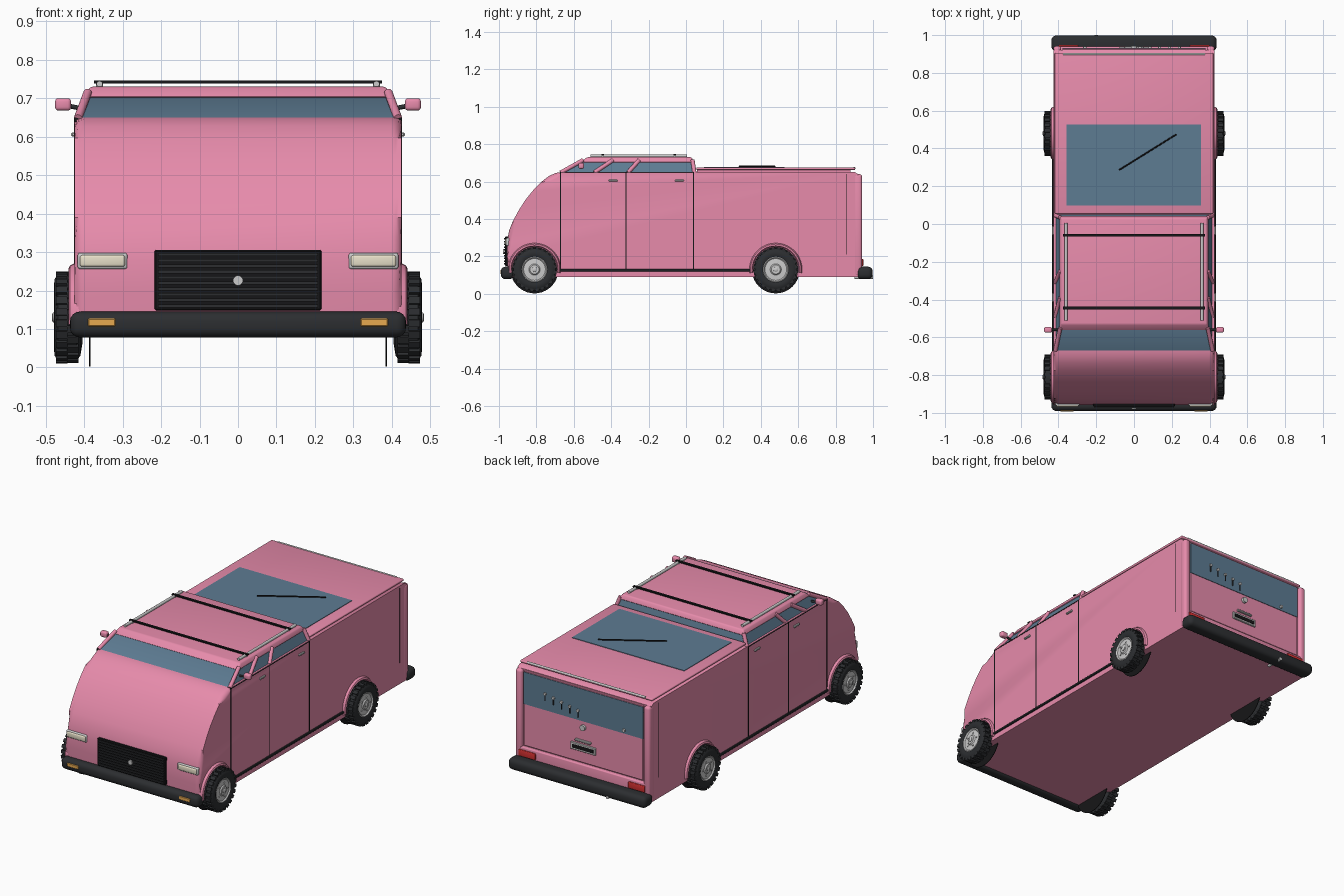
import bpy, bmesh, math
from mathutils import Vector, Matrix

if "Cube" in bpy.data.objects:
    bpy.data.objects.remove(bpy.data.objects["Cube"])


def mat(name, r, g, b):
    m = bpy.data.materials.new(name)
    m.diffuse_color = (r, g, b, 1)
    m.use_nodes = True
    m.node_tree.nodes["Principled BSDF"].inputs["Base Color"].default_value = m.diffuse_color
    return m


PINK = mat("pink_paint", 0.80, 0.26, 0.41)
DARK = mat("dark_rubber", 0.025, 0.027, 0.03)
BLACK = mat("black_trim", 0.008, 0.008, 0.009)
GLASS = mat("blue_glass", 0.11, 0.20, 0.29)
METAL = mat("light_metal", 0.55, 0.57, 0.58)
LAMP = mat("cream_lamp", 0.80, 0.74, 0.58)
AMBER = mat("amber", 0.80, 0.40, 0.08)
RED = mat("red_lamp", 0.65, 0.03, 0.03)


def finish(bm, name, m):
    bmesh.ops.recalc_face_normals(bm, faces=bm.faces)
    me = bpy.data.meshes.new(name)
    bm.to_mesh(me)
    bm.free()
    ob = bpy.data.objects.new(name, me)
    bpy.context.collection.objects.link(ob)
    me.materials.append(m)
    bpy.context.view_layer.objects.active = ob
    bpy.ops.object.select_all(action='DESELECT')
    ob.select_set(True)
    bpy.ops.object.shade_smooth_by_angle(angle=math.radians(35))
    return ob


def box(name, m, x, y, z, bevel=0, seg=3):
    """Box from (min, max) ranges."""
    bm = bmesh.new()
    bmesh.ops.create_cube(bm, size=1)
    for v in bm.verts:
        v.co = [r[0] + (c + 0.5) * (r[1] - r[0]) for c, r in zip(v.co, (x, y, z))]
    if bevel:
        bmesh.ops.bevel(bm, geom=bm.edges[:], offset=bevel, segments=seg, profile=0.5, affect='EDGES')
    return finish(bm, name, m)


def rod(name, m, a, b, r, seg=12):
    a, b = Vector(a), Vector(b)
    d = b - a
    bm = bmesh.new()
    bmesh.ops.create_cone(bm, cap_ends=True, segments=seg, radius1=r, radius2=r, depth=d.length,
                          matrix=Matrix.Translation((a + b) / 2) @ d.to_track_quat('Z', 'Y').to_matrix().to_4x4())
    return finish(bm, name, m)


def loft(name, m, rings, cap=True, bevel=0):
    """Skin between successive closed rings of points."""
    bm = bmesh.new()
    vs = [[bm.verts.new(p) for p in ring] for ring in rings]
    n = len(vs[0])
    for a, b in zip(vs, vs[1:]):
        for i in range(n):
            bm.faces.new((a[i], a[(i + 1) % n], b[(i + 1) % n], b[i]))
    if cap:
        bm.faces.new(vs[0])
        bm.faces.new(vs[-1])
    if bevel:
        bmesh.ops.bevel(bm, geom=bm.edges[:], offset=bevel, segments=3, profile=0.5, affect='EDGES')
    return finish(bm, name, m)


def rect(x, y0, y1, z):
    return [(-x, y0, z), (x, y0, z), (x, y1, z), (-x, y1, z)]


# Main body: side profile with a curved nose, softened along both sides
prof = [(-.95, .09), (-.957, .2), (-.957, .28), (-.945, .34), (-.925, .39), (-.895, .445), (-.86, .5),
        (-.82, .55), (-.775, .597), (-.735, .628), (-.70, .645), (-.66, .652), (.90, .652), (.92, .64), (.92, .09)]
bm = bmesh.new()
sides = [[bm.verts.new((x, y, z)) for y, z in prof] for x in (-.425, .425)]
for s in sides:
    bm.faces.new(s)
n = len(prof)
for i in range(n):
    j = (i + 1) % n
    bm.faces.new((sides[0][i], sides[0][j], sides[1][j], sides[1][i]))
edges = [e for e in bm.edges if abs(e.verts[0].co.x - e.verts[1].co.x) < .01
         and max(v.co.y for v in e.verts) < -.65]
bmesh.ops.bevel(bm, geom=edges, offset=.028, segments=4, profile=0.5, affect='EDGES')
finish(bm, "body_shell", PINK)

# Cabin: tapered glass, roof cap and slanted pillars
loft("cabin_glass", GLASS, [rect(.415, -.67, .05, .65), rect(.388, -.545, .035, .708)])
loft("cabin_roof", PINK, [rect(.398, -.565, .045, .702), rect(.385, -.53, .03, .73)], bevel=.007)
for s in (-1, 1):
    for y0, y1, part in ((-.67, -.55, "front_pillar"), (-.49, -.39, "middle_pillar"),
                         (-.31, -.25, "door_pillar"), (.045, .035, "rear_pillar")):
        rod(part, PINK, (s * .416, y0, .648), (s * .391, y1, .715), .011)
    # Mirrors
    box("mirror", PINK, sorted((s * .434, s * .476)), (-.575, -.545), (.668, .700), .009)
    rod("mirror_arm", DARK, (s * .40, -.56, .672), (s * .44, -.56, .68), .006)

# Rear roof panel with skylight and wiper
box("rear_roof", PINK, (-.42, .42), (.055, .905), (.662, .675), .005)
box("rear_roof_support", PINK, (-.39, .39), (.06, .88), (.64, .665))
rod("rear_roof_rail", METAL, (-.375, .90, .672), (.375, .90, .672), .006)
box("skylight", GLASS, (-.358, .355), (.097, .527), (.672, .678))
rod("skylight_wiper", BLACK, (-.08, .285, .681), (.225, .475, .681), .004, 8)

# Roof rack
for s in (-1, 1):
    rod("rack_rail", METAL, (s * .36, -.51, .737), (s * .36, .005, .737), .008)
    for y in (-.445, -.06):
        rod("rack_post", METAL, (s * .36, y, .722), (s * .36, y, .742), .009)
for y in (-.445, -.06):
    box("rack_crossbar", BLACK, (-.375, .375), (y - .007, y + .007), (.739, .746))

# Bumpers with rounded ends, and turn lamps
box("front_bumper", DARK, (-.437, .437), (-.99, -.92), (.078, .145), .025, 4)
box("rear_bumper", DARK, (-.437, .437), (.915, .998), (.078, .145), .025, 4)
rod("exhaust_tip", METAL, (-.2, .9, .088), (-.2, 1.0, .088), .009)

# Grille
box("grille_frame", BLACK, (-.217, .217), (-.967, -.93), (.148, .306), .004, 1)
for i in range(10):
    z = .160 + i * .0148
    box("grille_bar", DARK, (-.208, .208), (-.973, -.96), (z - .004, z + .004))
rod("grille_boss", METAL, (0, -.965, .226), (0, -.979, .226), .013, 20)

for s in (-1, 1):
    # Lamps front and rear
    box("headlight_bezel", METAL, sorted((s * .288, s * .417)), (-.962, -.92), (.256, .298), .006)
    box("headlight", LAMP, sorted((s * .294, s * .411)), (-.968, -.93), (.262, .292), .006)
    box("turn_lamp", AMBER, sorted((s * .319, s * .39)), (-.993, -.97), (.107, .127), .002, 1)
    box("tail_lamp", RED, sorted((s * .295, s * .40)), (.93, .948), (.148, .185), .004)
    # Rear pillars and side trim
    box("tailgate_pillar", PINK, sorted((s * .386, s * .427)), (.895, .942), (.092, .64), .015)
    box("pillar_seam", BLACK, sorted((s * .42, s * .4262)), (.858, .861), (.21, .64))
    box("side_sill", DARK, sorted((s * .41, s * .433)), (-.69, .36), (.119, .133), .003, 1)
    for y in (-.67, -.32, .04):
        box("door_seam", BLACK, sorted((s * .42, s * .4265)), (y - .003, y + .003), (.133, .65))
    box("belt_seam", BLACK, sorted((s * .41, s * .4265)), (-.67, .04), (.645, .649))
    for y in (-.39, -.035):
        box("door_handle", METAL, sorted((s * .42, s * .434)), (y - .024, y + .024), (.6, .611), .003, 1)

# Tailgate
box("tailgate_lower", PINK, (-.40, .40), (.90, .94), (.092, .2), .006)
box("tailgate_panel", PINK, (-.378, .378), (.91, .928), (.205, .636), .003, 1)
box("tailgate_window", GLASS, (-.378, .378), (.92, .931), (.445, .628))
rod("tailgate_knob", METAL, (0, .92, .41), (0, .942, .41), .016, 20)
box("tailgate_handle", METAL, (-.05, .05), (.92, .94), (.325, .337), .003, 1)
box("plate_holder", METAL, (-.08, .08), (.92, .936), (.27, .312), .003, 1)
box("plate", BLACK, (-.068, .068), (.93, .938), (.281, .301))
for i in range(5):
    x, z = .24 - i * .052, .54 - i * .01
    rod("window_peg", METAL, (x, .925, z), (x, .94, z), .008)
    rod("peg_stem", DARK, (x, .934, z - .04), (x, .934, z), .003, 6)
rod("window_latch", METAL, (-.26, .925, .465), (-.26, .94, .465), .009)


def lathe_x(name, m, s, y, z, pts, seg=40, cap=True):
    """Revolve (x, radius) points about a sideways axle."""
    rings = [[(s * x, y + r * math.cos(2 * math.pi * k / seg), z + r * math.sin(2 * math.pi * k / seg))
              for k in range(seg)] for x, r in pts]
    return loft(name, m, rings, cap)


# Wheels, wheel wells and flared arches
CZ = .13
for s in (-1, 1):
    for cy in (-.81, .48):
        lathe_x("tyre", DARK, s, cy, CZ, [(.405, .07), (.41, .1), (.42, .112), (.468, .112), (.477, .1),
                                          (.479, .08), (.474, .068), (.46, .066)])
        lathe_x("rim", METAL, s, cy, CZ, [(.46, .069), (.474, .069), (.476, .064), (.470, .058),
                                          (.472, .03), (.478, .024)])
        lathe_x("hub", METAL, s, cy, CZ, [(.47, .014), (.481, .013), (.484, .008)], 16)
        for k in range(5):
            a = 2 * math.pi * k / 5
            p = (cy + .04 * math.cos(a), CZ + .04 * math.sin(a))
            rod("wheel_bolt", METAL, (s * .466, *p), (s * .475, *p), .005, 6)
        lathe_x("wheel_well", BLACK, s, cy, CZ, [(.384, .128), (.387, .128)])
        # Tread blocks
        bm = bmesh.new()
        for k in range(24):
            for x, off in ((.43, 0), (.459, .5)):
                a = 2 * math.pi * (k + off) / 24
                M = (Matrix.Translation((s * x, cy, CZ)) @ Matrix.Rotation(a, 4, 'X')
                     @ Matrix.Translation((0, 0, .110)) @ Matrix.Diagonal((.03, .019, .018, 1)))
                bmesh.ops.create_cube(bm, size=1, matrix=M)
        finish(bm, "tyre_tread", DARK)
        # Arch: small section swept over the wheel
        rings = []
        for k in range(25):
            a = math.radians(-8 + 196 * k / 24)
            rings.append([(s * x, cy + r * math.cos(a), CZ + r * math.sin(a))
                          for x, r in ((.40, .122), (.436, .122), (.441, .127), (.437, .135), (.425, .141), (.40, .141))])
        loft("wheel_arch", PINK, rings)
